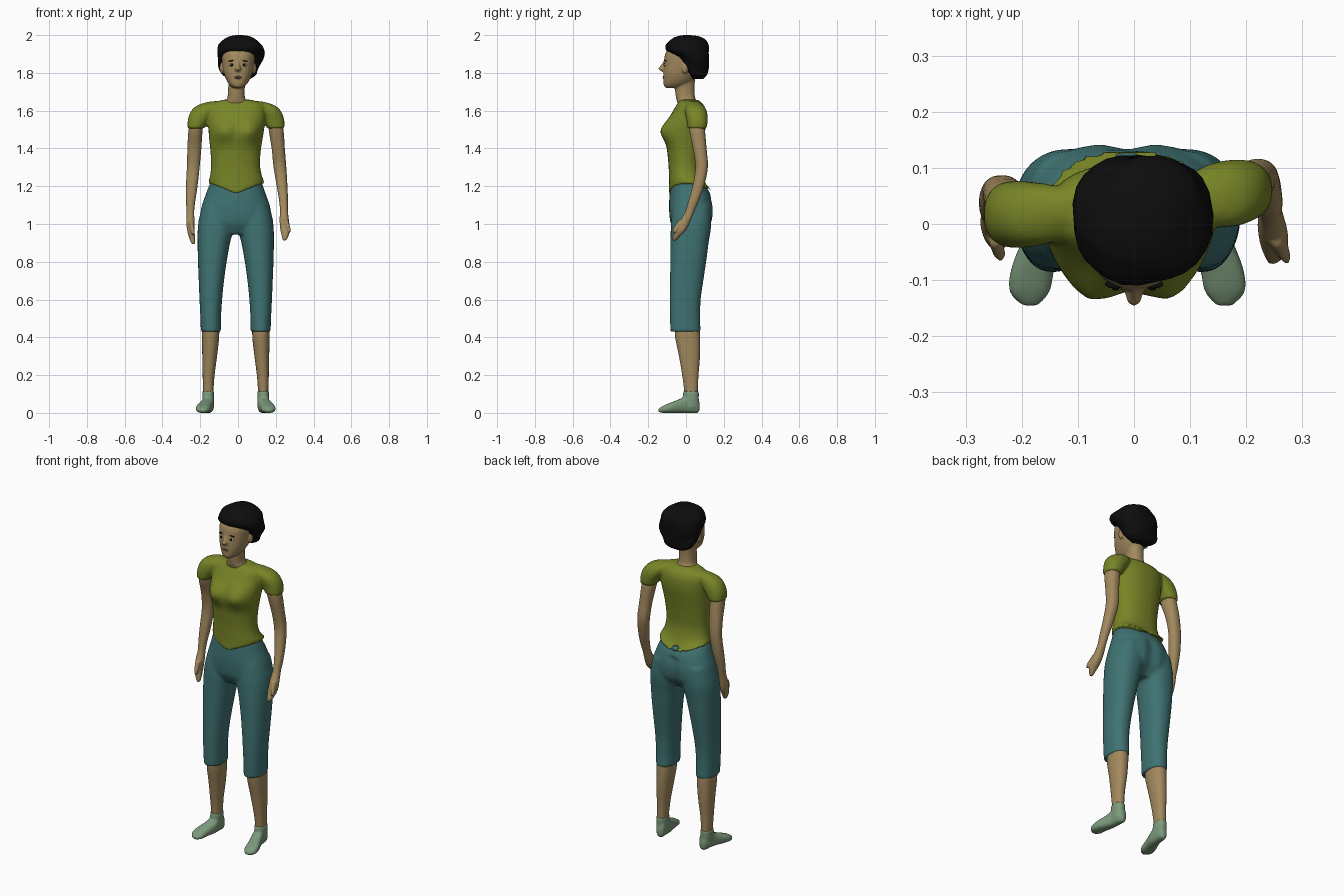
import bpy, bmesh, math
from mathutils import Matrix, Vector

MID = -0.024  # mirrored x = MID - x for the lower body


def material(name, r, g, b):
    m = bpy.data.materials.new(name)
    m.diffuse_color = (r, g, b, 1)
    return m


SKIN = material("skin", 0.36, 0.25, 0.11)
SHIRT = material("olive_cloth", 0.19, 0.235, 0.02)
PANTS = material("teal_cloth", 0.05, 0.17, 0.17)
SOCK = material("sage_cloth", 0.20, 0.32, 0.20)
HAIR = material("black_hair", 0.004, 0.004, 0.004)
WHITE = material("eye_white", 0.6, 0.58, 0.5)
LIP = material("lip", 0.28, 0.15, 0.08)


def loft(bm, keys, axis="z", mirror=False, warp=None, n=28, sub=4, e=2.25):
    """Smooth loft; each key is (position, a_min, a_max, b_min, b_max)."""
    rows = []
    for i in range(len(keys) - 1):
        p = [keys[max(i - 1, 0)], keys[i], keys[i + 1], keys[min(i + 2, len(keys) - 1)]]
        for s in range(sub):
            t = s / sub
            rows.append([0.5 * (2 * b + (c - a) * t + (2 * a - 5 * b + 4 * c - d) * t * t
                                + (3 * b - a - 3 * c + d) * t ** 3) for a, b, c, d in zip(*p)])
    rows.append(keys[-1])
    rings = []
    for pos, a0, a1, b0, b1 in rows:
        ring = []
        for k in range(n):
            ang = 2 * math.pi * k / n
            c, s = math.cos(ang), math.sin(ang)
            a = (a0 + a1) / 2 + (a1 - a0) / 2 * math.copysign(abs(c) ** (2 / e), c)
            b = (b0 + b1) / 2 + (b1 - b0) / 2 * math.copysign(abs(s) ** (2 / e), s)
            v = Vector((a, b, pos) if axis == "z" else (a, pos, b))
            if mirror:
                v.x = MID - v.x
            if warp:
                warp(v)
            ring.append(bm.verts.new(v))
        rings.append(ring)
    faces = [bm.faces.new(rings[0]), bm.faces.new(rings[-1])]
    for r, q in zip(rings, rings[1:]):
        faces += [bm.faces.new((r[k], r[(k + 1) % n], q[(k + 1) % n], q[k])) for k in range(n)]
    bmesh.ops.recalc_face_normals(bm, faces=faces)


def ball(bm, loc, size, tilt=0):
    m = Matrix.Translation(loc) @ Matrix.Rotation(tilt, 4, "Y") @ Matrix.Diagonal((*size, 1))
    bmesh.ops.create_uvsphere(bm, u_segments=16, v_segments=10, radius=1, matrix=m)


def finish(bm, name, mat, voxel=0):
    me = bpy.data.meshes.new(name)
    bm.to_mesh(me)
    bm.free()
    me.materials.append(mat)
    for p in me.polygons:
        p.use_smooth = True
    ob = bpy.data.objects.new(name, me)
    bpy.context.collection.objects.link(ob)
    if voxel:  # blend overlapping lofts into one skin
        r = ob.modifiers.new("blend", "REMESH")
        r.mode, r.voxel_size, r.use_smooth_shade = "VOXEL", voxel, True
        s = ob.modifiers.new("soften", "SMOOTH")
        s.factor, s.iterations = 0.5, 5
    return ob


# Shirt: torso plus two sleeves
def shape_torso(v):
    if v.y < 0:  # bust
        for cx in (-0.078, 0.066):
            v.y -= 0.042 * math.exp(-((v.x - cx) / 0.055) ** 2 - ((v.z - 1.495) / 0.055) ** 2)
    if v.z < 1.25:  # hem dips at front and back
        v.z += (1.25 - v.z) / 0.09 * 0.055 * min(1, abs(v.x + 0.01) / 0.14)


bm = bmesh.new()
loft(bm, [(1.16, -.158, .139, -.092, .138), (1.22, -.153, .134, -.09, .1), (1.30, -.143, .118, -.092, .08),
          (1.38, -.146, .12, -.099, .085), (1.46, -.154, .132, -.107, .096), (1.54, -.158, .144, -.095, .108),
          (1.60, -.155, .145, -.068, .106), (1.635, -.14, .135, -.047, .09), (1.658, -.08, .07, -.033, .063)],
     warp=shape_torso)
loft(bm, [(1.505, -.268, -.18, -.04, .075), (1.55, -.266, -.15, -.043, .077), (1.59, -.253, -.12, -.04, .075),
          (1.62, -.228, -.09, -.03, .07), (1.638, -.19, -.07, -.01, .06), (1.65, -.14, -.06, .01, .045)])
loft(bm, [(1.505, .155, .247, .008, .11), (1.55, .13, .245, .003, .115), (1.59, .10, .232, -.005, .112),
          (1.62, .08, .207, -.005, .1), (1.638, .06, .17, .005, .08), (1.65, .05, .12, .015, .06)])
finish(bm, "shirt", SHIRT, 0.008)


# Cropped trousers: pelvis plus two legs
def cleft(v):
    if v.y > 0.06 and v.z < 1.14:
        v.y -= 0.014 * math.exp(-((v.x + 0.012) / 0.03) ** 2)


bm = bmesh.new()
loft(bm, [(1.23, -.14, .12, -.08, .08), (1.2, -.155, .133, -.084, .104), (1.16, -.17, .147, -.087, .128),
          (1.1, -.191, .168, -.09, .144), (1.05, -.201, .178, -.088, .145), (1.0, -.206, .183, -.08, .133),
          (.945, -.14, .12, -.05, .09)], warp=cleft)
for m in (False, True):
    loft(bm, [(.43, -.197, -.09, -.083, .078), (.5, -.199, -.09, -.085, .075), (.6, -.204, -.084, -.086, .078),
              (.7, -.208, -.074, -.085, .092), (.8, -.212, -.06, -.083, .107), (.9, -.214, -.042, -.082, .12),
              (1.0, -.211, -.02, -.08, .134), (1.1, -.188, -.03, -.07, .13)], mirror=m)
finish(bm, "trousers", PANTS, 0.008)

# Lower legs and socks
for m, side in ((False, "left"), (True, "right")):
    bm = bmesh.new()
    loft(bm, [(.06, -.183, -.133, -.008, .062), (.12, -.185, -.13, -.01, .063), (.2, -.187, -.124, -.02, .066),
              (.3, -.189, -.111, -.037, .074), (.4, -.191, -.1, -.057, .075), (.47, -.19, -.1, -.06, .07)],
         mirror=m)
    finish(bm, side + "_calf", SKIN)
    bm = bmesh.new()
    loft(bm, [(.072, -.165, -.145, .015, .05), (.06, -.178, -.13, 0, .09), (.03, -.186, -.127, 0, .1),
              (0, -.19, -.127, 0, .095), (-.03, -.2, -.13, 0, .075), (-.08, -.219, -.142, 0, .055),
              (-.12, -.222, -.15, 0, .038), (-.145, -.2, -.17, .005, .022)], axis="y", mirror=m, e=2.5)
    loft(bm, [(.03, -.188, -.128, -.015, .066), (.08, -.189, -.127, -.017, .068), (.115, -.189, -.127, -.014, .068)],
         mirror=m)
    finish(bm, side + "_sock", SOCK, 0.005)

# Arms with tapering hands and thumbs
bm = bmesh.new()
loft(bm, [(.892, -.242, -.228, -.045, -.025), (.915, -.255, -.226, -.047, -.01), (.96, -.268, -.23, -.042, .018),
          (1.01, -.274, -.229, -.025, .03), (1.06, -.272, -.232, -.005, .04), (1.12, -.276, -.226, .005, .055),
          (1.2, -.276, -.214, .015, .075), (1.3, -.271, -.203, .025, .087), (1.4, -.268, -.194, .01, .082),
          (1.5, -.262, -.187, -.025, .068), (1.56, -.245, -.18, -.02, .06)])
loft(bm, [(.945, -.245, -.23, -.066, -.048), (.97, -.252, -.23, -.062, -.035), (1.01, -.262, -.234, -.04, 0)])
finish(bm, "left_arm", SKIN, 0.005)
bm = bmesh.new()
loft(bm, [(.912, .237, .253, -.072, -.052), (.935, .232, .267, -.07, -.03), (.97, .224, .275, -.056, .002),
          (1.02, .22, .27, -.03, .026), (1.07, .222, .264, -.003, .046), (1.12, .218, .265, .012, .067),
          (1.2, .205, .262, .034, .096), (1.3, .188, .256, .05, .116), (1.4, .178, .248, .036, .109),
          (1.5, .162, .241, .016, .1), (1.56, .16, .225, .02, .09)])
loft(bm, [(.955, .266, .28, -.072, -.052), (.98, .258, .277, -.066, -.035), (1.02, .24, .266, -.04, 0)])
finish(bm, "right_arm", SKIN, 0.005)

# Head, neck, nose and ears
bm = bmesh.new()
loft(bm, [(1.72, -.02, .02, -.105, -.055), (1.733, -.042, .04, -.117, .0), (1.76, -.06, .06, -.12, .04),
          (1.80, -.076, .077, -.12, .07), (1.85, -.084, .086, -.117, .09), (1.90, -.085, .09, -.11, .095),
          (1.95, -.07, .08, -.08, .08)])
loft(bm, [(1.6, -.09, .07, -.03, .06), (1.645, -.07, .05, -.046, .058), (1.67, -.056, .037, -.053, .048),
          (1.72, -.052, .036, -.058, .045), (1.79, -.05, .045, -.05, .05)])
loft(bm, [(1.808, -.011, .011, -.132, -.09), (1.822, -.016, .016, -.147, -.09), (1.84, -.01, .01, -.134, -.09),
          (1.865, -.006, .006, -.118, -.09)])
for s in (-1, 1):
    ball(bm, (s * .086, -.004, 1.825), (.012, .018, .03))
finish(bm, "head", SKIN, 0.005)


# Hair
def lumps(v):
    v.x += 0.004 * math.sin(60 * v.z + 40 * v.y)
    v.y += 0.003 * math.sin(50 * v.x + 45 * v.z)


bm = bmesh.new()
loft(bm, [(1.768, -.05, .06, .03, .095), (1.79, -.083, .095, .012, .112), (1.83, -.1, .114, -.015, .119),
          (1.875, -.11, .132, -.045, .121), (1.915, -.111, .138, -.1, .122), (1.95, -.1, .125, -.106, .118),
          (1.98, -.07, .09, -.078, .095), (1.995, -.04, .055, -.045, .06), (2.0, -.01, .02, -.01, .02)],
     warp=lumps)
finish(bm, "hair", HAIR)

# Facial features
parts = {"eyes": (WHITE, [(s * .033, -.106, 1.842, .014, .01, .008, 0) for s in (-1, 1)]),
         "pupils": (HAIR, [(s * .033, -.113, 1.842, .007, .006, .007, 0) for s in (-1, 1)]),
         "eyebrows": (HAIR, [(s * .034, -.107, 1.864, .018, .008, .003, s * .12) for s in (-1, 1)]),
         "lips": (LIP, [(0, -.117, 1.779, .022, .007, .004, 0), (0, -.117, 1.772, .018, .007, .004, 0)])}
for name, (mat, items) in parts.items():
    bm = bmesh.new()
    for x, y, z, a, b, c, tilt in items:
        ball(bm, (x, y, z), (a, b, c), tilt)
    finish(bm, name, mat)
